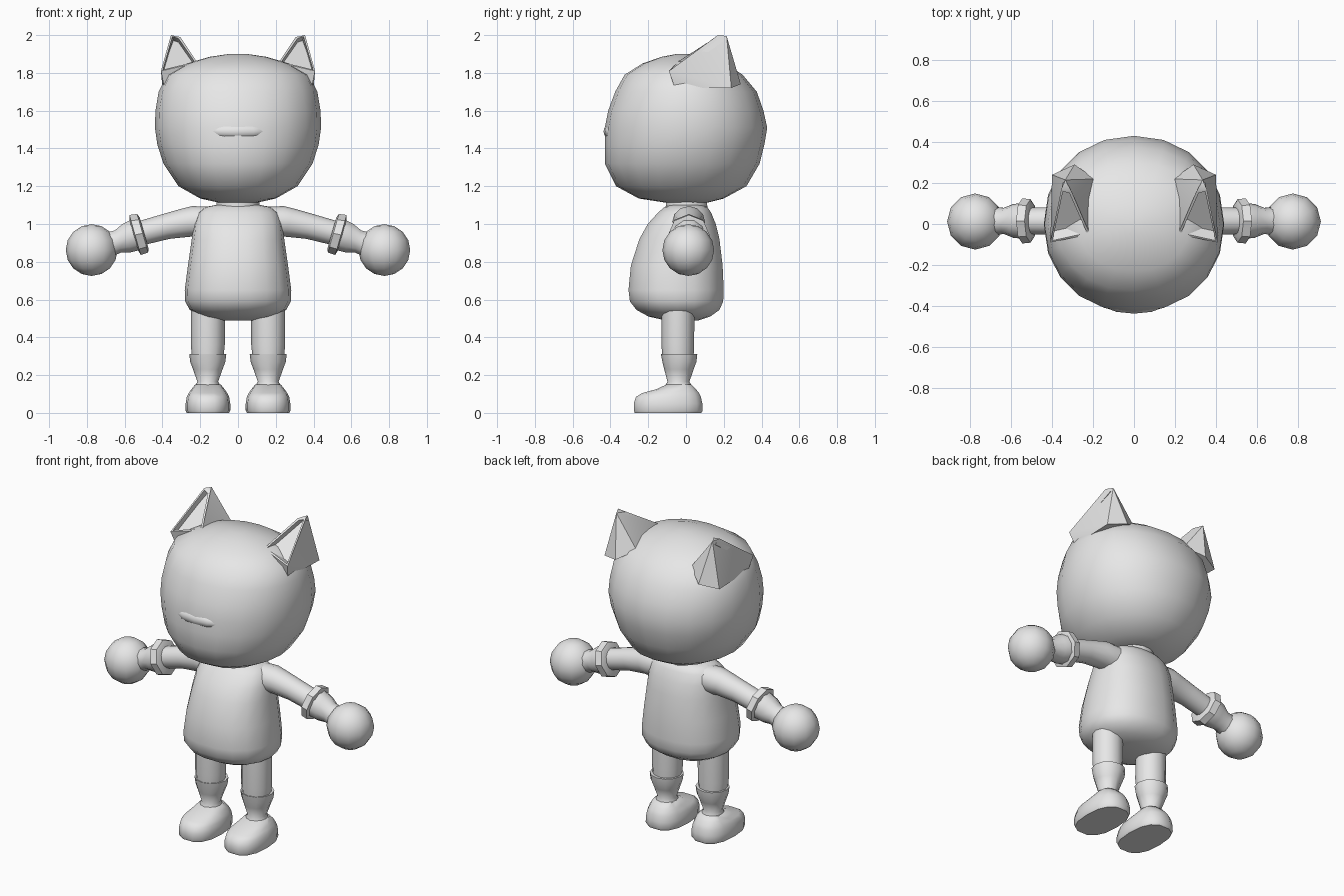
import bpy, bmesh, math
from mathutils import Vector

if "Cube" in bpy.data.objects:
    bpy.data.objects.remove(bpy.data.objects["Cube"])

grey = bpy.data.materials.new("plain grey")
grey.diffuse_color = (0.8, 0.8, 0.8, 1)
grey.use_nodes = True
grey.node_tree.nodes["Principled BSDF"].inputs["Base Color"].default_value = grey.diffuse_color


def finish(name, bm, mirror=False, angle=50):
    bmesh.ops.recalc_face_normals(bm, faces=bm.faces)
    me = bpy.data.meshes.new(name)
    bm.to_mesh(me)
    bm.free()
    me.materials.append(grey)
    ob = bpy.data.objects.new(name, me)
    bpy.context.collection.objects.link(ob)
    if mirror:
        ob.modifiers.new("both sides", 'MIRROR').use_mirror_merge = False
    bpy.ops.object.select_all(action='DESELECT')
    ob.select_set(True)
    bpy.context.view_layer.objects.active = ob
    bpy.ops.object.shade_smooth_by_angle(angle=math.radians(angle))
    return ob


def loft(name, rings, n, mirror=False, power=1.0, angle=50):
    """Skin rings given as (centre, u axis, v axis); power < 1 squares them."""
    bm = bmesh.new()
    loops = []
    for c, u, v in rings:
        loop = []
        for i in range(n):
            a = 2 * math.pi * i / n
            s, t = [math.copysign(abs(k) ** power, k) if abs(k) > 1e-6 else 0
                    for k in (math.cos(a), math.sin(a))]
            loop.append(bm.verts.new(Vector(c) + Vector(u) * s + Vector(v) * t))
        loops.append(loop)
    for a, b in zip(loops, loops[1:]):
        for i in range(n):
            j = (i + 1) % n
            bm.faces.new((a[i], a[j], b[j], b[i]))
    bm.faces.new(loops[0])
    bm.faces.new(loops[-1])
    return finish(name, bm, mirror, angle)


def upright(rows, cx=0.0):
    """Rows of z, half width, front y, back y."""
    return [((cx, (f + b) / 2, z), (w, 0, 0), (0, (b - f) / 2, 0))
            for z, w, f, b in rows]


def along_arm(rows, tilt=16):
    """Rows of x, z, radius."""
    a = math.radians(tilt)
    return [((x, 0.015, z), (0, r, 0), (r * math.sin(a), 0, r * math.cos(a)))
            for x, z, r in rows]


# Head: rounded, flatter at the face, tapering to the crown
loft("head", upright([
    (1.115, .11, -.12, .12), (1.135, .20, -.25, .20), (1.20, .315, -.37, .32),
    (1.32, .395, -.43, .39), (1.42, .427, -.43, .415), (1.51, .44, -.43, .43),
    (1.60, .437, -.412, .41), (1.70, .42, -.375, .375), (1.79, .375, -.325, .30),
    (1.85, .27, -.23, .21), (1.885, .15, -.13, .10), (1.90, .05, -.05, .03)]),
    20, power=.95)

# Muzzle: a low bump on the face
bm = bmesh.new()
bmesh.ops.create_uvsphere(bm, u_segments=12, v_segments=8, radius=1)
for v in bm.verts:
    v.co = Vector((v.co.x * .17, -.375 + v.co.y * .062, 1.49 + v.co.z * .05))
finish("muzzle", bm)

# Ears: hollow in front, swept back to a blunt tip
bm = bmesh.new()
P = lambda *c: bm.verts.new(c)
inner, outer = P(.215, -.05, 1.855), P(.408, -.09, 1.81)
back_out, back_mid, back_in = P(.40, .24, 1.72), P(.29, .29, 1.74), P(.19, .22, 1.80)
tip_in, tip_out, tip_back = P(.305, .16, 1.99), P(.355, .17, 2.0), P(.335, .215, 1.995)
base_in, base_out = P(.20, -.03, 1.76), P(.39, -.06, 1.72)
for f in ((inner, tip_in, tip_back, back_in), (outer, back_out, tip_back, tip_out),
          (back_in, tip_back, back_mid), (back_mid, tip_back, back_out),
          (tip_in, tip_out, tip_back), (inner, back_in, base_in),
          (outer, base_out, back_out), (base_in, base_out, outer, inner),
          (base_in, back_in, back_mid, back_out, base_out)):
    bm.faces.new(f)
front = bm.faces.new((inner, outer, tip_out, tip_in))
bmesh.ops.recalc_face_normals(bm, faces=bm.faces)
bmesh.ops.inset_region(bm, faces=[front], thickness=.016, depth=0)
pit = bmesh.ops.extrude_face_region(bm, geom=[front])
bmesh.ops.delete(bm, geom=[front], context='FACES')
bmesh.ops.translate(bm, verts=[g for g in pit["geom"] if isinstance(g, bmesh.types.BMVert)],
                    vec=(0, .045, -.02))
finish("ear", bm, mirror=True, angle=45)

# Neck and pear-shaped body
loft("neck", upright([(1.05, .12, -.11, .12), (1.15, .11, -.11, .11)]), 14)
loft("body", upright([
    (.49, .09, -.11, .07), (.51, .19, -.20, .13), (.545, .255, -.265, .18),
    (.59, .28, -.30, .20), (.65, .282, -.308, .203), (.78, .265, -.295, .197),
    (.92, .245, -.25, .18), (1.0, .235, -.205, .16), (1.06, .215, -.15, .135),
    (1.09, .175, -.115, .115), (1.10, .12, -.09, .09)]), 18, power=.88)

# Arms with cuffs, glove wrists and ball hands
loft("arm", along_arm([(.12, 1.01, .085), (.22, 1.012, .086), (.27, 1.008, .078),
                       (.38, .987, .068), (.53, .947, .064)]), 12, True)
loft("cuff", along_arm([(.497, .953, .085), (.505, .951, .106),
                        (.545, .942, .110), (.553, .940, .08)]), 8, True, angle=30)
loft("glove_wrist", along_arm([(.54, .943, .088), (.59, .925, .082),
                               (.635, .908, .064), (.70, .885, .07)]), 10, True)
bm = bmesh.new()
bmesh.ops.create_uvsphere(bm, u_segments=12, v_segments=8, radius=.137)
bmesh.ops.translate(bm, verts=bm.verts, vec=(.775, .012, .862))
finish("hand", bm, mirror=True)

# Legs, boot shafts and shoes
loft("leg", upright([(.29, .083, -.125, .04), (.36, .09, -.13, .043),
                     (.57, .09, -.13, .045)], .16), 12, True)
loft("boot_shaft", upright([
    (.31, .08, -.12, .035), (.312, .098, -.133, .06), (.27, .093, -.125, .055),
    (.23, .078, -.115, .04), (.165, .055, -.098, .018), (.13, .075, -.12, .04)],
    .16), 12, True)
loft("shoe", upright([
    (0, .112, -.275, .085), (.012, .118, -.28, .092), (.05, .118, -.28, .09),
    (.085, .112, -.268, .082), (.105, .102, -.235, .072),
    (.125, .088, -.16, .055), (.15, .068, -.105, .03)], .159), 14, True, power=.8)
